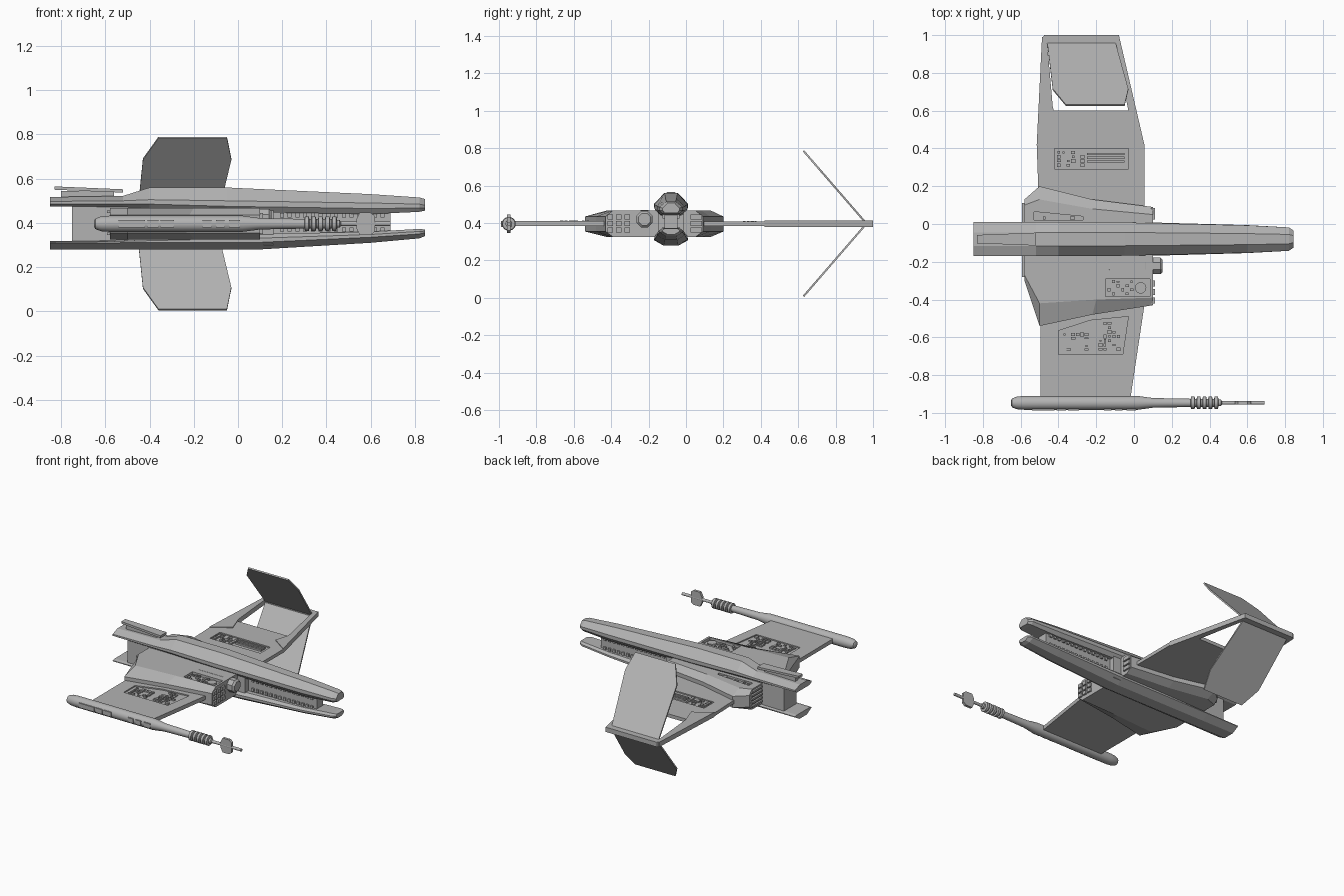
import bpy, bmesh, math, random
from mathutils import Vector

random.seed(4)
cube = bpy.data.objects.get("Cube")
if cube:
    bpy.data.objects.remove(cube, do_unlink=True)

grey = bpy.data.materials.new("hull_grey")
grey.use_nodes = True
grey.diffuse_color = (0.45, 0.45, 0.45, 1)
grey.node_tree.nodes["Principled BSDF"].inputs["Base Color"].default_value = (0.45, 0.45, 0.45, 1)

HULL_Y = -0.08


def finish(name, bm, smooth=False):
    bmesh.ops.recalc_face_normals(bm, faces=bm.faces)
    mesh = bpy.data.meshes.new(name)
    bm.to_mesh(mesh)
    bm.free()
    mesh.materials.append(grey)
    if smooth:
        mesh.shade_smooth()
        mesh.set_sharp_from_angle(angle=math.radians(35))
    obj = bpy.data.objects.new(name, mesh)
    bpy.context.scene.collection.objects.link(obj)
    return obj


def add_loft(bm, rings):
    rows = [[bm.verts.new(p) for p in ring] for ring in rings]
    n = len(rows[0])
    for a, b in zip(rows, rows[1:]):
        for i in range(n):
            j = (i + 1) % n
            bm.faces.new((a[i], a[j], b[j], b[i]))
    bm.faces.new(rows[0])
    bm.faces.new(rows[-1][::-1])


def loft(name, rings, smooth=False):
    bm = bmesh.new()
    add_loft(bm, rings)
    return finish(name, bm, smooth)


def slab(name, outline, z0, z1):
    return loft(name, [[(x, y, z) for x, y in outline] for z in (z0, z1)])


def add_box(bm, x0, x1, y0, y1, z0, z1):
    add_loft(bm, [[(x0, y0, z), (x1, y0, z), (x1, y1, z), (x0, y1, z)] for z in (z0, z1)])


def boxes(name, items):
    bm = bmesh.new()
    for item in items:
        add_box(bm, *item)
    return finish(name, bm)


def lathe(name, stations, y, z, sides=20, smooth=True):
    """Round body along x from (x, radius) stations."""
    turns = [math.tau * (i + 0.5) / sides for i in range(sides)]
    return loft(name, [[(x, y + r * math.cos(t), z + r * math.sin(t)) for t in turns]
                       for x, r in stations], smooth)


def recess(obj, outline, z0, z1):
    """Sink a panel into a part, then drop the cutter."""
    cutter = slab("cutter", outline, z0, z1)
    cutter.hide_render = True
    mod = obj.modifiers.new("panel", 'BOOLEAN')
    mod.operation, mod.solver, mod.object = 'DIFFERENCE', 'EXACT', cutter
    bpy.context.view_layer.update()
    mesh = bpy.data.meshes.new_from_object(obj.evaluated_get(bpy.context.evaluated_depsgraph_get()))
    obj.modifiers.clear()
    obj.data = mesh
    bpy.data.objects.remove(cutter, do_unlink=True)


def machinery(name, x0, x1, y0, y1, z, height, nx, ny):
    """Grid of small random blocks on a panel floor."""
    dx, dy = (x1 - x0) / nx, (y1 - y0) / ny
    items = []
    for i in range(nx):
        for j in range(ny):
            if random.random() < 0.75:
                cx, cy = x0 + (i + 0.5) * dx, y0 + (j + 0.5) * dy
                w, d = dx * random.uniform(0.2, 0.48), dy * random.uniform(0.2, 0.48)
                items.append((cx - w, cx + w, cy - d, cy + d, z - 0.004,
                              z + height * random.uniform(0.4, 1)))
    return boxes(name, items)


# Hull beams: x, half width, inner z, shoulder z, outer z
def beam(name, stations, ridge):
    rings = []
    for x, w, inner, shoulder, outer in stations:
        half = [(w * 0.75, inner), (w, (inner + shoulder) / 2), (w, shoulder), (ridge * w, outer)]
        ring = half + [(-y, z) for y, z in reversed(half)]
        rings.append([(x, HULL_Y + y, z) for y, z in ring])
    return loft(name, rings)


beam("upper_hull_beam", [(-0.85, 0.09, 0.475, 0.497, 0.517), (-0.52, 0.09, 0.47, 0.50, 0.522),
                         (-0.40, 0.09, 0.465, 0.505, 0.56), (-0.05, 0.088, 0.45, 0.50, 0.56),
                         (0.6, 0.073, 0.44, 0.49, 0.53), (0.82, 0.062, 0.45, 0.485, 0.515),
                         (0.845, 0.045, 0.455, 0.48, 0.508)], 0.4)
beam("lower_hull_beam", [(-0.85, 0.09, 0.318, 0.308, 0.28), (-0.6, 0.09, 0.32, 0.31, 0.28),
                         (0.1, 0.088, 0.35, 0.312, 0.28), (0.6, 0.074, 0.36, 0.335, 0.31),
                         (0.82, 0.062, 0.373, 0.35, 0.33), (0.845, 0.045, 0.37, 0.355, 0.34)], 0.45)

# Core between the beams, with toothed slot sides
boxes("hull_core", [(-0.75, 0.16, HULL_Y - 0.07, HULL_Y + 0.07, 0.30, 0.49),
                    (0.15, 0.69, HULL_Y - 0.035, HULL_Y + 0.035, 0.33, 0.47)])
boxes("slot_teeth", [(0.19 + k * 0.035, 0.208 + k * 0.035, HULL_Y - 0.045, HULL_Y + 0.045, z, z + 0.02)
                     for k in range(14) for z in (0.36, 0.425)])

# Raised plate on the tail
loft("tail_plate", [[(x, HULL_Y - w, z), (x, HULL_Y + w, z), (x, HULL_Y + w, z + 0.015),
                     (x, HULL_Y - w, z + 0.015)]
                    for x, w, z in ((-0.83, 0.022, 0.55), (-0.52, 0.034, 0.537))])
boxes("tail_plate_mount", [(-0.8, -0.56, HULL_Y - 0.015, HULL_Y + 0.015, 0.51, 0.545)])

# Wing root body with chamfered top and bottom
rim = [(-0.58, -0.30), (-0.50, -0.54), (-0.22, -0.48), (0.10, -0.43),
       (0.10, 0.09), (-0.22, 0.13), (-0.50, 0.20), (-0.58, 0.13)]
crown = [(-0.58, -0.27), (-0.50, -0.42), (-0.20, -0.40), (0.10, -0.39),
         (0.10, 0.05), (-0.22, 0.08), (-0.50, 0.13), (-0.58, 0.10)]
layers = ((crown, 0.325), (rim, 0.355), (rim, 0.435), (crown, 0.468))
body = loft("wing_root_body", [[(x, y, z) for x, y in line] for line, z in layers])
recess(body, [(-0.15, -0.385), (0.085, -0.385), (0.085, -0.29), (-0.15, -0.29)], 0.45, 0.5)
machinery("root_machinery", -0.145, 0.0, -0.38, -0.295, 0.45, 0.014, 6, 4)
recess(body, [(-0.53, 0.02), (-0.27, 0.02), (-0.27, 0.04), (-0.53, 0.065)], 0.455, 0.5)
machinery("root_strip_machinery", -0.52, -0.28, 0.022, 0.042, 0.455, 0.01, 8, 1)

# Round cap on the root panel
bm = bmesh.new()
cap = [math.tau * i / 20 for i in range(20)]
add_loft(bm, [[(0.035 + 0.03 * math.cos(t), -0.338 + 0.03 * math.sin(t), z) for t in cap]
              for z in (0.44, 0.464)])
finish("root_cap", bm)

# Front intake blocks and rear louvres
boxes("intake_details", [(0.09, 0.112, y, y + 0.03, z, z + 0.025)
                         for y in (-0.42, -0.375, -0.33, 0.025, 0.055) for z in (0.35, 0.385, 0.42)])
boxes("rear_louvres", [(-0.592, -0.57, y0, y1, z, z + 0.012)
                       for y0, y1 in ((-0.28, -0.16), (0.0, 0.11))
                       for z in (0.345, 0.37, 0.395, 0.42, 0.445)])

# Engine nacelle beside the hull
lathe("engine_nacelle", [(-0.15, 0.045), (-0.13, 0.053), (0.06, 0.053), (0.075, 0.047),
                         (0.14, 0.047), (0.152, 0.035)], -0.222, 0.42, 8, False)

# Wings
right_wing = slab("right_wing", [(-0.495, -0.93), (-0.02, -0.93), (0.055, -0.43),
                                 (0.055, -0.1), (-0.495, -0.1)], 0.383, 0.41)
recess(right_wing, [(-0.4, -0.69), (-0.06, -0.69), (-0.03, -0.49), (-0.23, -0.51), (-0.4, -0.565)], 0.402, 0.43)
machinery("right_wing_machinery_rear", -0.38, -0.24, -0.675, -0.575, 0.402, 0.012, 6, 5)
machinery("right_wing_machinery_front", -0.19, -0.07, -0.675, -0.515, 0.402, 0.012, 5, 7)
left_wing = slab("left_wing", [(-0.5, 0.0), (0.055, 0.0), (0.055, 0.42), (0.012, 0.6),
                               (-0.5, 0.6), (-0.515, 0.42)], 0.384, 0.408)
recess(left_wing, [(-0.42, 0.29), (-0.03, 0.29), (-0.03, 0.4), (-0.42, 0.4)], 0.4, 0.43)
machinery("left_wing_machinery", -0.41, -0.26, 0.3, 0.39, 0.4, 0.011, 6, 4)
boxes("left_wing_bars", [(-0.25, -0.05, y, y + 0.012, 0.395, 0.411) for y in (0.325, 0.345, 0.365)])

# Open frame at the left wing tip
slab("rear_frame_arm", [(-0.515, 0.42), (-0.39, 0.5), (-0.43, 0.62), (-0.46, 0.96),
                        (-0.455, 1.0), (-0.487, 0.99)], 0.38, 0.413)
slab("front_frame_arm", [(0.055, 0.42), (-0.08, 1.0), (-0.105, 0.98), (-0.03, 0.6), (-0.06, 0.5)], 0.38, 0.413)
slab("tip_crossbar", [(-0.485, 0.985), (-0.475, 1.0), (-0.08, 1.0), (-0.07, 0.955), (-0.482, 0.955)], 0.38, 0.413)

# Paired fins folded back from the tip
fin_line = [(-0.46, 0), (-0.43, 0.75), (-0.36, 1), (-0.05, 1), (-0.03, 0.75), (-0.1, 0)]
for name, side in (("upper_fin", 1), ("lower_fin", -1)):
    root = Vector((0, 0.965, 0.397))
    run = Vector((0, -0.337, side * 0.389))
    normal = run.cross(Vector((1, 0, 0))).normalized() * 0.005
    loft(name, [[Vector((x, 0, 0)) + root + run * s + normal * k for x, s in fin_line]
                for k in (-1, 1)])

# Right wing tip pod and cannon
POD_Y, POD_Z = -0.947, 0.396
lathe("wingtip_pod", [(-0.652, 0.012), (-0.645, 0.024), (-0.62, 0.034), (-0.58, 0.037), (0.02, 0.037),
                      (0.10, 0.026), (0.30, 0.022)], POD_Y, POD_Z)
ribs = []
for k in range(5):
    x = 0.30 + k * 0.031
    ribs += [(x, 0.022), (x + 0.003, 0.034), (x + 0.02, 0.034), (x + 0.023, 0.022)]
lathe("cannon_rings", ribs, POD_Y, POD_Z)
lathe("cannon_barrel", [(0.40, 0.02), (0.46, 0.018), (0.465, 0.01), (0.69, 0.01)], POD_Y, POD_Z, 12)
blade = [(0.535, 0.02), (0.55, 0.05), (0.60, 0.05), (0.62, 0.035),
         (0.62, -0.035), (0.60, -0.05), (0.55, -0.05), (0.535, -0.02)]
loft("muzzle_blade", [[(x, POD_Y + w, POD_Z + h) for x, h in blade] for w in (-0.009, 0.009)])
boxes("pod_side_plates", [(x0, x1, POD_Y - 0.041, POD_Y, POD_Z - 0.016, POD_Z + 0.016)
                          for x0, x1 in ((-0.54, -0.42), (-0.41, -0.36), (-0.35, -0.29), (-0.16, -0.12),
                                         (-0.10, -0.06), (-0.04, 0.01))])
